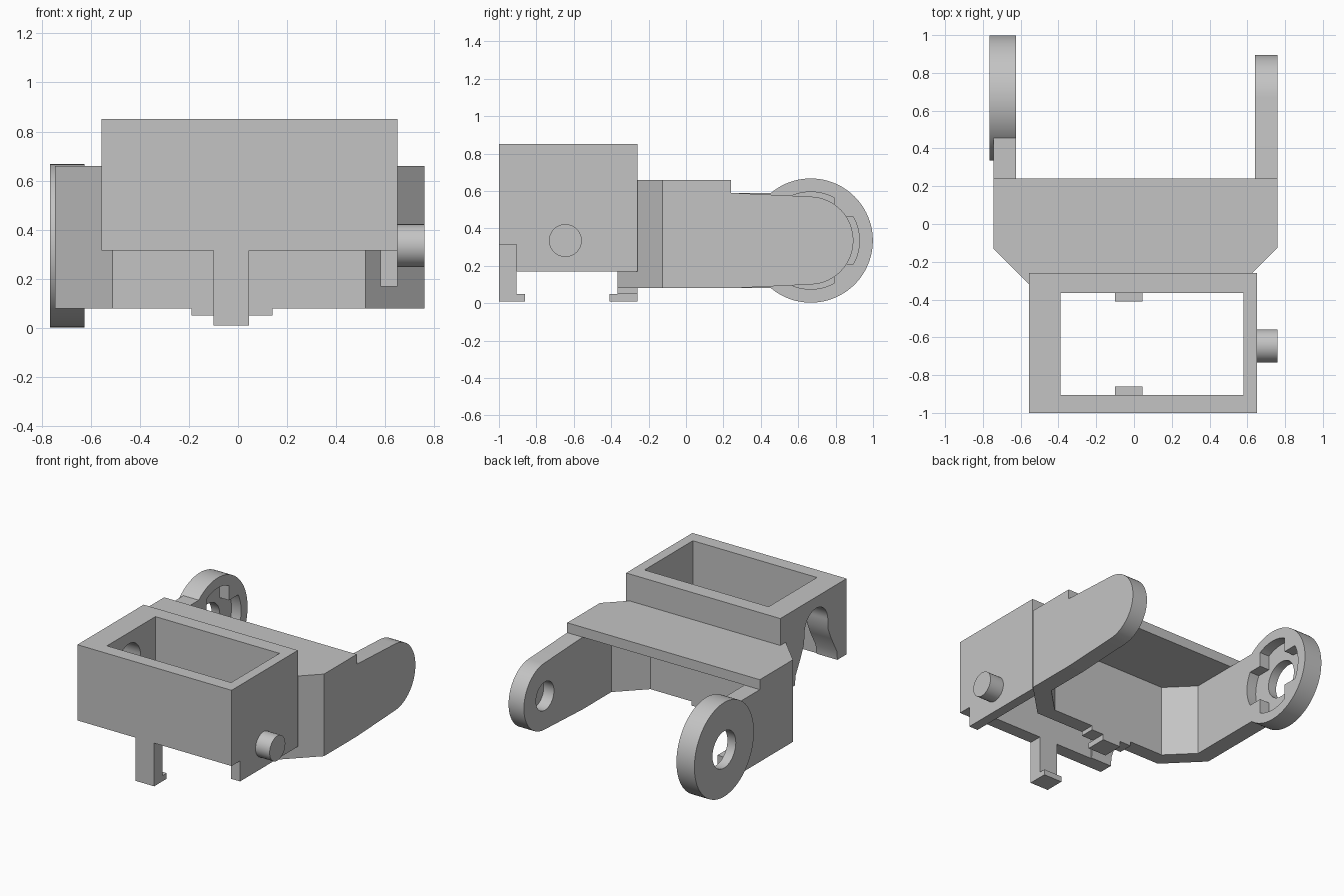
import bpy, bmesh
from math import sin, cos, asin, radians, tau

if "Cube" in bpy.data.objects:
    bpy.data.objects.remove(bpy.data.objects["Cube"])

grey = bpy.data.materials.new("plain grey")
grey.use_nodes = True
tone = (0.55, 0.55, 0.55, 1)
grey.diffuse_color = tone
grey.node_tree.nodes["Principled BSDF"].inputs["Base Color"].default_value = tone


def prism(name, outline, lo, hi, axis="z"):
    """Extrude an outline: (x, y) along z, or (y, z) along x."""
    place = (lambda p, d: (p[0], p[1], d)) if axis == "z" else (lambda p, d: (d, p[0], p[1]))
    bm = bmesh.new()
    face = bm.faces.new([bm.verts.new(place(p, lo)) for p in outline])
    grown = bmesh.ops.extrude_face_region(bm, geom=[face])["geom"]
    moved = [v for v in grown if isinstance(v, bmesh.types.BMVert)]
    bmesh.ops.translate(bm, verts=moved, vec=place((0, 0), hi - lo))
    bmesh.ops.recalc_face_normals(bm, faces=bm.faces)
    mesh = bpy.data.meshes.new(name)
    bm.to_mesh(mesh)
    bm.free()
    mesh.materials.append(grey)
    ob = bpy.data.objects.new(name, mesh)
    bpy.context.collection.objects.link(ob)
    parts.append(ob)
    return ob


def block(name, x0, x1, y0, y1, z0, z1):
    return prism(name, [(x0, y0), (x1, y0), (x1, y1), (x0, y1)], z0, z1)


def arc(cy, cz, r, start, end, n=32):
    angles = [radians(start + (end - start) * i / n) for i in range(n + 1)]
    return [(cy + r * cos(a), cz + r * sin(a)) for a in angles]


def circle(cy, cz, r, n=64):
    return [(cy + r * cos(tau * i / n), cz + r * sin(tau * i / n)) for i in range(n)]


def cut(targets, cutter):
    cutter.hide_render = True
    for ob in targets:
        mod = ob.modifiers.new("cut", "BOOLEAN")
        mod.operation, mod.solver, mod.object = "DIFFERENCE", "EXACT", cutter
        bpy.context.view_layer.objects.active = ob
        bpy.ops.object.modifier_apply(modifier=mod.name)
    parts.remove(cutter)
    bpy.data.objects.remove(cutter)


parts = []
AXIS_Z = 0.335
HUB_Y = 0.667

# Open rectangular box with an arched slot in one side wall
frame = block("box_frame", -0.555, 0.65, -1, -0.26, 0.315, 0.85)
cut([frame], block("opening_cutter", -0.39, 0.58, -0.905, -0.365, 0, 1))
slot = arc(-0.66, 0.64, 0.13, 0, 180) + [
    (-0.795, 0.57), (-0.83, 0.49), (-0.89, 0.38), (-0.91, 0.2),
    (-0.41, 0.2), (-0.43, 0.38), (-0.49, 0.49), (-0.525, 0.57)]
cut([frame], prism("slot_cutter", slot, -0.7, -0.3, "x"))
block("box_side_skirt", 0.58, 0.65, -0.905, -0.26, 0.17, 0.315)
prism("side_peg", circle(-0.645, AXIS_Z, 0.0875, 48), 0.64, 0.76, "x")

# Hooked clips below the box
block("front_clip", -0.1, 0.045, -1, -0.905, 0.01, 0.315)
block("front_clip_hook", -0.1, 0.045, -0.905, -0.86, 0.01, 0.05)
block("rear_clip_base", -0.19, 0.14, -0.365, -0.26, 0.05, 0.08)
block("rear_clip", -0.1, 0.045, -0.365, -0.26, 0.01, 0.08)
block("rear_clip_hook", -0.1, 0.045, -0.41, -0.365, 0.01, 0.05)

# Chamfered yoke: bent wall under a flat cover
outer = [(-0.745, 0.24), (-0.745, -0.13), (-0.51, -0.365),
         (0.52, -0.365), (0.76, -0.125), (0.76, 0.24)]
inner = [(0.64, 0.24), (0.64, -0.08), (0.46, -0.26),
         (-0.455, -0.26), (-0.625, -0.09), (-0.625, 0.24)]
prism("yoke_wall", outer + inner, 0.08, 0.59)
prism("yoke_cover", outer, 0.59, 0.66)

# Rounded arm with a blind socket on its inner face
profile = [(0.24, 0.08), (0.24, 0.59)] + arc(0.66, AXIS_Z, 0.235, 87, -87)
round_arm = prism("round_arm", profile, 0.64, 0.76, "x")
cut([round_arm], prism("socket_cutter", circle(0.66, AXIS_Z, 0.1), 0.6, 0.72, "x"))

# Opposite arm ending in a hub with a cross-shaped recess
hub_arm = block("hub_arm", -0.745, -0.625, 0.24, 0.46, 0.08, 0.59)
hub = prism("hub_disc", circle(HUB_Y, AXIS_Z, 0.332, 96), -0.765, -0.625, "x")
half, reach = 0.125, 0.26
spread = asin(half / reach) * 360 / tau
cross = []
for turn in range(0, 360, 90):
    cross += arc(HUB_Y, AXIS_Z, reach, turn - spread, turn + spread, 12)
    cross += arc(HUB_Y, AXIS_Z, half * 2 ** 0.5, turn + 45, turn + 45, 1)[:1]
cut([hub, hub_arm], prism("recess_cutter", cross, -0.7, -0.6, "x"))
cut([hub], prism("bore_cutter", circle(HUB_Y, AXIS_Z, 0.13), -0.8, -0.6, "x"))

# Smooth the round surfaces and keep the hard edges
bpy.ops.object.select_all(action="DESELECT")
for ob in parts:
    ob.select_set(True)
bpy.context.view_layer.objects.active = parts[0]
bpy.ops.object.shade_smooth_by_angle(angle=radians(25))
